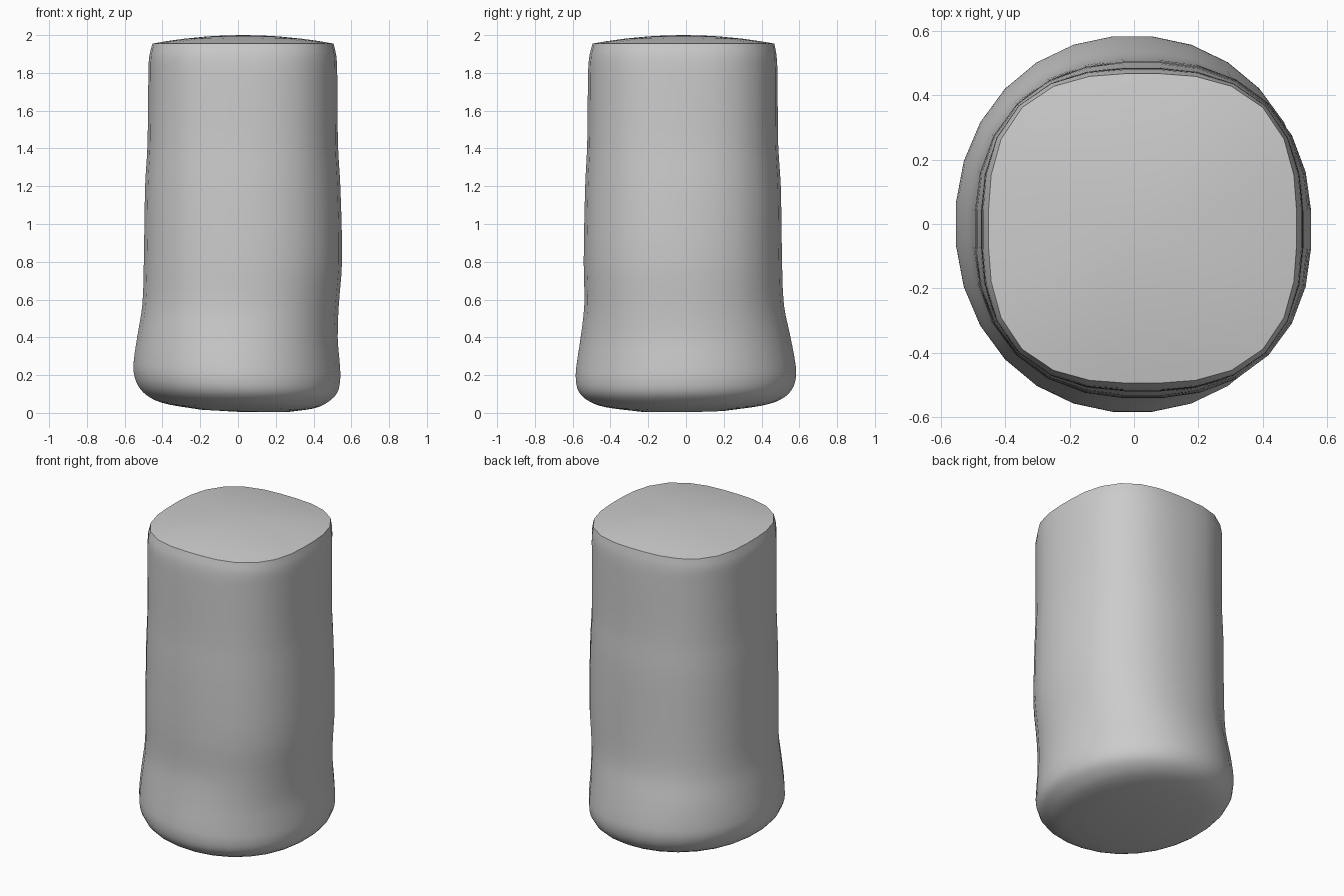
import bpy, bmesh, math

if "Cube" in bpy.data.objects:
    bpy.data.objects.remove(bpy.data.objects["Cube"])

SIDES = 28

# Side profile: z, x min, x max, y min, y max, roundness exponent
KEYS = [
    (0.012, -0.20, 0.26, -0.25, 0.22, 2.1),
    (0.035, -0.37, 0.40, -0.42, 0.40, 2.1),
    (0.065, -0.46, 0.47, -0.51, 0.50, 2.1),
    (0.115, -0.52, 0.525, -0.568, 0.56, 2.1),
    (0.18, -0.55, 0.543, -0.586, 0.584, 2.1),
    (0.25, -0.556, 0.543, -0.583, 0.583, 2.1),
    (0.40, -0.535, 0.53, -0.56, 0.555, 2.2),
    (0.57, -0.508, 0.535, -0.54, 0.52, 2.3),
    (0.80, -0.50, 0.552, -0.543, 0.51, 2.35),
    (1.20, -0.493, 0.543, -0.535, 0.503, 2.4),
    (1.42, -0.48, 0.53, -0.524, 0.489, 2.5),
    (1.80, -0.475, 0.526, -0.519, 0.485, 2.6),
    (1.89, -0.470, 0.521, -0.512, 0.480, 2.7),
    (1.955, -0.453, 0.506, -0.495, 0.468, 2.8),
]


def spline(keys, steps=3):
    """Smoothly resample the profile (Catmull-Rom, tangents scaled by z)."""
    out = []
    n = len(keys)

    def slope(i, c):
        a, b = keys[max(i - 1, 0)], keys[min(i + 1, n - 1)]
        return (b[c] - a[c]) / (b[0] - a[0])

    for i in range(n - 1):
        a, b = keys[i], keys[i + 1]
        h = b[0] - a[0]
        for s in range(steps):
            t = s / steps
            row = [a[0] + h * t]
            for c in range(1, 6):
                row.append((2*t**3 - 3*t**2 + 1) * a[c] + (t**3 - 2*t**2 + t) * h * slope(i, c)
                           + (3*t**2 - 2*t**3) * b[c] + (t**3 - t**2) * h * slope(i + 1, c))
            out.append(row)
    out.append(list(keys[-1]))
    return out


def ring(bm, z, x0, x1, y0, y1, n):
    """Rounded-square ring; the foot end is tilted slightly."""
    verts = []
    tilt = max(0.0, 1 - z / 0.6)
    for k in range(SIDES):
        a = 2 * math.pi * (k + 0.5) / SIDES
        c, s = math.cos(a), math.sin(a)
        r = (abs(c) ** n + abs(s) ** n) ** (-1 / n)
        x = (x0 + x1) / 2 + (x1 - x0) / 2 * r * c
        y = (y0 + y1) / 2 + (y1 - y0) / 2 * r * s
        verts.append(bm.verts.new((x, y, z + tilt * (0.012 * y - 0.03 * x))))
    return verts


bm = bmesh.new()
rings = [ring(bm, *row) for row in spline(KEYS)]

# Domed top cap
z, x0, x1, y0, y1, n = KEYS[-1]
cx, cy = (x0 + x1) / 2, (y0 + y1) / 2
for f in (0.85, 0.65, 0.4, 0.2):
    rings.append(ring(bm, z + 0.045 * (1 - f * f), cx + (x0 - cx) * f, cx + (x1 - cx) * f,
                      cy + (y0 - cy) * f, cy + (y1 - cy) * f, n))

# Skin the rings and close both ends
for a, b in zip(rings, rings[1:]):
    for k in range(SIDES):
        j = (k + 1) % SIDES
        bm.faces.new((a[k], a[j], b[j], b[k]))
top = bm.verts.new((cx, cy, 2.0))
bottom = bm.verts.new((0.03, 0, 0.004))
for k in range(SIDES):
    j = (k + 1) % SIDES
    bm.faces.new((rings[-1][k], rings[-1][j], top))
    bm.faces.new((rings[0][j], rings[0][k], bottom))
bmesh.ops.recalc_face_normals(bm, faces=bm.faces)

mesh = bpy.data.meshes.new("tapered_body")
bm.to_mesh(mesh)
bm.free()
body = bpy.data.objects.new("tapered_body", mesh)
bpy.context.collection.objects.link(body)
bpy.context.view_layer.objects.active = body
body.select_set(True)
bpy.ops.object.shade_smooth_by_angle(angle=math.radians(40))
